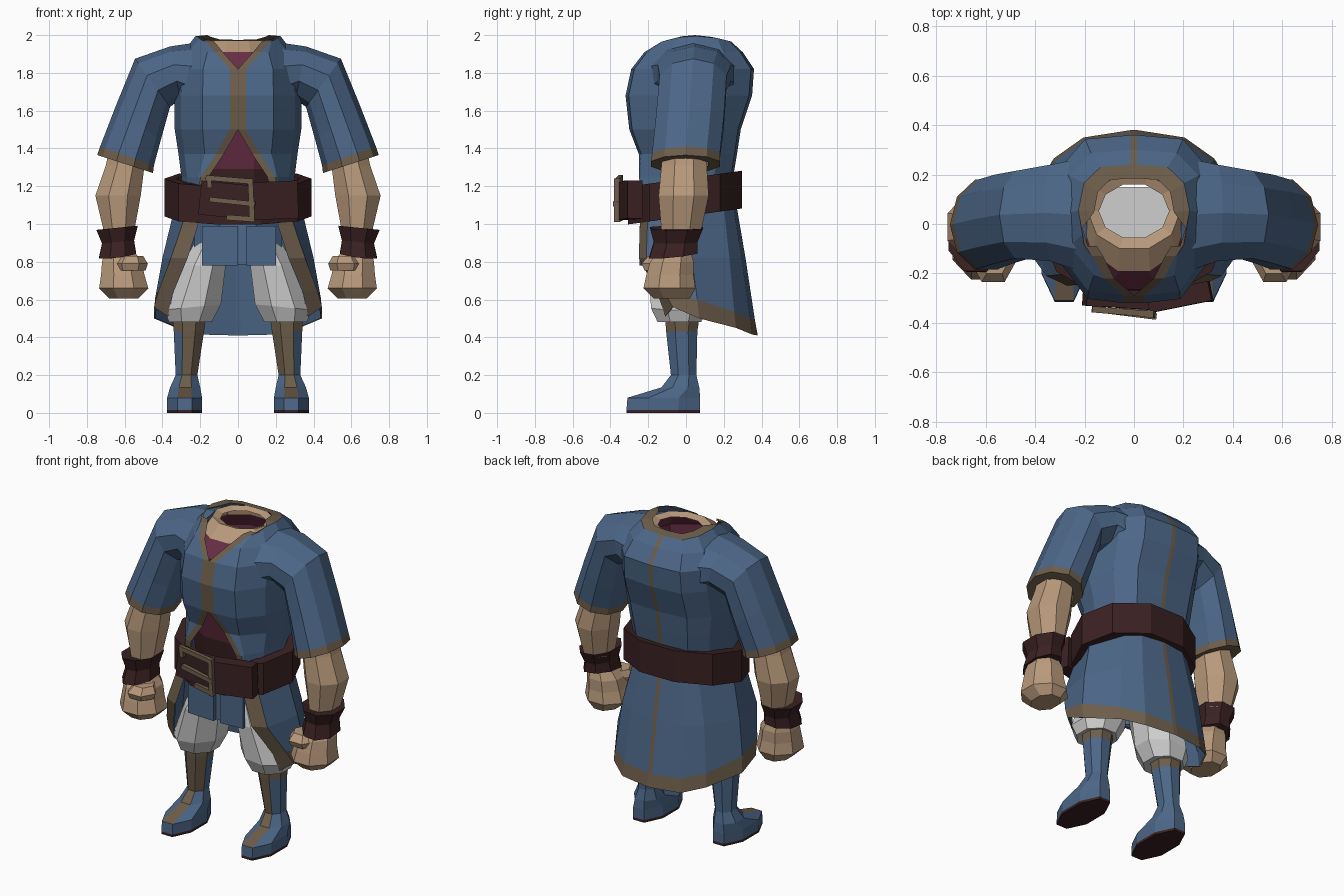
import bpy, bmesh, math
from mathutils import Vector, Matrix

if "Cube" in bpy.data.objects:
    bpy.data.objects.remove(bpy.data.objects["Cube"])

COLORS = {"blue cloth": (0.072, 0.135, 0.245), "tan trim": (0.155, 0.112, 0.070),
          "skin": (0.48, 0.32, 0.20), "dark leather": (0.042, 0.015, 0.016),
          "maroon cloth": (0.14, 0.028, 0.058), "white cloth": (0.62, 0.62, 0.62)}
MATS = {}
for key, c in COLORS.items():
    MATS[key] = bpy.data.materials.new(key)
    MATS[key].diffuse_color = (*c, 1)
BLUE, TRIM, SKIN, DARK, MAROON, WHITE = COLORS


def finish(name, bm, used, mirror):
    me = bpy.data.meshes.new(name)
    bm.to_mesh(me)
    bm.free()
    for m in used:
        me.materials.append(MATS[m])
    ob = bpy.data.objects.new(name, me)
    bpy.context.collection.objects.link(ob)
    if mirror:
        ob.modifiers.new("mirror", 'MIRROR')
    return ob


def loft(name, rings, color, mirror=False, closed=True, caps=(False, False)):
    """Skin a stack of rings; color is a name or a rule (row, column) -> name."""
    rule = color if callable(color) else (lambda i, j: color)
    bm, used = bmesh.new(), []

    def face(vs, m):
        if m not in used:
            used.append(m)
        bm.faces.new(vs).material_index = used.index(m)

    vs = [[bm.verts.new(p) for p in r] for r in rings]
    n = len(vs[0])
    for i in range(len(vs) - 1):
        for j in range(n if closed else n - 1):
            k = (j + 1) % n
            face((vs[i][j], vs[i][k], vs[i + 1][k], vs[i + 1][j]), rule(i, j))
    if caps[0]:
        face(vs[0][::-1], rule(0, 0))
    if caps[1]:
        face(vs[-1], rule(len(vs) - 2, 0))
    bmesh.ops.remove_doubles(bm, verts=bm.verts, dist=0.0005)
    bmesh.ops.recalc_face_normals(bm, faces=bm.faces)
    return finish(name, bm, used, mirror)


def oval(z, x0, x1, y0, y1, n=8, tilt_x=0, tilt_y=0):
    """Polygon whose flat sides touch the given box; face 0 looks to -y."""
    cx, cy, k = (x0 + x1) / 2, (y0 + y1) / 2, 1 / math.cos(math.pi / n)
    out = []
    for j in range(n):
        a = -math.pi / 2 + (j - 0.5) * 2 * math.pi / n
        dx, dy = k * math.cos(a) * (x1 - x0) / 2, k * math.sin(a) * (y1 - y0) / 2
        out.append((cx + dx, cy + dy, z + tilt_x * dx + tilt_y * dy))
    return out


def bars(name, color, specs):
    """Boxes running from a to b with a depth and a height."""
    bm = bmesh.new()
    for a, b, depth, height in specs:
        a, b = Vector(a), Vector(b)
        d = b - a
        x = d.normalized()
        y = Vector((0, 1, 0))
        y = (y - x * y.dot(x)).normalized()
        rot = Matrix((x, y, x.cross(y))).transposed().to_4x4()
        size = Matrix.Diagonal((d.length, depth, height, 1))
        bmesh.ops.create_cube(bm, size=1, matrix=Matrix.Translation((a + b) / 2) @ rot @ size)
    return finish(name, bm, [color], False)


# Coat body: half rings (z, half width, front y, back y, front opening)
def coat_ring(z, w, yf, yb, gap, zside=0):
    yc = (yf + yb) / 2
    d = (yb - yf) / 2
    t = gap + 0.042
    cols = [(gap, -1), (t, -1), (max(0.56 * w, t + 0.01), -0.95), (max(0.9 * w, t + 0.02), -0.5),
            (w, 0), (0.9 * w, 0.6), (0.6 * w, 0.95), (0.013, 1), (0, 1)]
    return [(x, yc + f * d, z + zside * (1 - f * f)) for x, f in cols]


coat = [coat_ring(1.14, .30, -.23, .23, .18), coat_ring(1.25, .30, -.25, .25, .155),
        coat_ring(1.37, .315, -.25, .27, .075), coat_ring(1.5, .335, -.30, .29, 0),
        coat_ring(1.68, .335, -.32, .35, 0), coat_ring(1.82, .33, -.29, .36, 0),
        coat_ring(1.91, .29, -.22, .30, .08), coat_ring(1.965, .225, -.13, .24, .125, .03),
        coat_ring(1.975, .162, -.09, .185, .15, .025)]
loft("coat_body", coat, lambda i, j: TRIM if i == 7 or j in (0, 7) else BLUE, True, False)

# Undershirt and open neck
shirt = [(1.05, .25, -.19, .19), (1.29, .26, -.22, .21), (1.5, .28, -.27, .25),
         (1.82, .27, -.265, .25), (1.91, .20, -.19, .21), (1.972, .178, -.10, .20), (1.955, .135, -.055, .16)]
loft("undershirt_and_neck", [oval(z, -w, w, a, b, 10) for z, w, a, b in shirt],
     lambda i, j: DARK if i == 0 else MAROON if i < 4 else SKIN)


# Sleeves: rings from top point, bottom point and y range
def sleeve_ring(tx, tz, bx, bz, y0, y1, s=1.0, n=10):
    out = []
    for j in range(n):
        a = 2 * math.pi * j / n
        c, q = s * math.cos(a) / 2, s * math.sin(a) / 2 * 1.05
        out.append(((tx + bx) / 2 + c * (tx - bx), (y0 + y1) / 2 + q * (y1 - y0),
                    (tz + bz) / 2 + c * (tz - bz)))
    return out


sleeve = [sleeve_ring(.19, 1.965, .20, 1.58, -.20, .27), sleeve_ring(.36, 1.94, .305, 1.66, -.15, .24),
          sleeve_ring(.545, 1.875, .36, 1.62, -.14, .215), sleeve_ring(.645, 1.63, .41, 1.44, -.16, .20),
          sleeve_ring(.73, 1.41, .445, 1.31, -.18, .18), sleeve_ring(.745, 1.365, .45, 1.27, -.185, .18),
          sleeve_ring(.745, 1.365, .45, 1.27, -.185, .18, .65)]
loft("sleeve", sleeve, lambda i, j: TRIM if i > 3 else BLUE, True)

# Forearm, wrist cuff and fist
loft("forearm", [oval(1.40, .49, .68, -.12, .10), oval(1.31, .495, .70, -.13, .11),
                 oval(1.15, .515, .755, -.145, .12), oval(.96, .55, .71, -.13, .08)], SKIN, True, caps=(True, True))
loft("wrist_cuff", [oval(.97, .56, .70, -.14, .05), oval(.98, .53, .75, -.19, .09, 8, -.1),
                    oval(.905, .55, .72, -.17, .06, 8, -.1), oval(.835, .54, .735, -.195, .06, 8, -.12, .1),
                    oval(.84, .57, .70, -.15, .03)], DARK, True, caps=(True, True))
loft("fist", [oval(.87, .56, .70, -.14, .02), oval(.80, .51, .72, -.19, .04), oval(.73, .495, .725, -.21, .04),
              oval(.66, .475, .735, -.225, .05), oval(.605, .53, .68, -.17, .02)], SKIN, True, caps=(True, True))
loft("thumb", [oval(.83, .51, .62, -.20, -.08, 6), oval(.79, .49, .65, -.235, -.07, 6),
               oval(.755, .50, .64, -.22, -.08, 6)], SKIN, True, caps=(True, True))

# Coat skirt: open in front, with trimmed edges and back seam, and a plain lining
skirt = [[(.17, -.24, 1.13), (.25, -.20, 1.13), (.32, 0, 1.15), (.21, .19, 1.18),
          (.14, .235, 1.19), (.013, .25, 1.2), (0, .25, 1.2)],
         [(.27, -.25, .82), (.355, -.21, .82), (.40, .03, .82), (.29, .23, .82),
          (.18, .295, .82), (.013, .315, .82), (0, .315, .82)],
         [(.35, -.15, .63), (.42, -.12, .65), (.44, .06, .60), (.32, .255, .535),
          (.20, .34, .50), (.013, .365, .49), (0, .365, .49)],
         [(.37, -.11, .51), (.445, -.07, .56), (.445, .07, .50), (.325, .265, .45),
          (.205, .35, .415), (.013, .38, .41), (0, .38, .41)]]
loft("coat_skirt", skirt, lambda i, j: TRIM if i == 2 or j in (0, 5) else BLUE, True, False)
lining = [[(x * .985, y - .005 if y > 0 else y + .004, z + .002) for x, y, z in r] for r in skirt]
loft("skirt_lining", lining, BLUE, True, False)

# Short tunic below the belt, notched in front by two tails
loft("tunic_hips", [oval(1.15, -.24, .24, -.20, .17), oval(.97, -.23, .23, -.22, .18),
                    oval(.785, -.235, .235, -.225, .18)], BLUE)
bars("tunic_tails", BLUE, [((-.19, -.225, .885), (.0, -.235, .885), .02, .21),
                           ((.045, -.235, .885), (.20, -.225, .885), .02, .21)])

# White breeches
loft("breeches_hips", [oval(1.06, -.21, .21, -.17, .15), oval(.86, -.19, .19, -.17, .15)], WHITE, caps=(True, True))
loft("breeches_leg", [oval(.90, .04, .23, -.17, .13), oval(.78, .065, .30, -.20, .14),
                      oval(.56, .09, .39, -.185, .11, 8, -.1), oval(.48, .14, .365, -.15, .08)],
     WHITE, True, caps=(True, True))

# Boots with dark soles and a trim stripe up the front
boot = [oval(0, .19, .375, -.315, .075), oval(.016, .19, .375, -.315, .075), oval(.08, .19, .375, -.31, .075),
        oval(.135, .20, .36, -.13, .07), oval(.20, .215, .33, -.08, .055), oval(.43, .18, .34, -.105, .06),
        oval(.50, .17, .345, -.11, .07)]


def boot_color(i, j):
    if i == 0:
        return DARK
    return TRIM if i == 5 or (i > 1 and j == 0) or (i == 4 and j == 7) else BLUE


loft("boot", boot, boot_color, True, caps=(True, True))

# Belt, tilted up towards the back, with strap end and buckle
belt = [oval(z, -w, w, -w * .83, w * .8, 10, 0, .14) for z, w in ((1.24, .31), (1.24, .37), (1.04, .37), (1.04, .31))]
loft("belt", belt, DARK)
bars("belt_strap", DARK, [((-.20, -.305, 1.14), (.10, -.325, 1.11), .05, .18),
                          ((.06, -.32, 1.12), (.31, -.27, 1.13), .08, .20)])
bars("buckle", TRIM, [((-.17, -.345, 1.245), (.07, -.365, 1.225), .025, .028),
                      ((.065, -.365, 1.24), (.075, -.365, 1.01), .03, .028),
                      ((.08, -.365, 1.025), (-.06, -.345, 1.035), .025, .028),
                      ((-.155, -.345, 1.25), (-.15, -.345, 1.19), .025, .025),
                      ((-.15, -.345, 1.13), (.09, -.375, 1.105), .025, .026)])

for m in bpy.data.materials:
    if m.users and not m.is_grease_pencil:
        m.use_nodes = True
        m.node_tree.nodes["Principled BSDF"].inputs["Base Color"].default_value = m.diffuse_color
